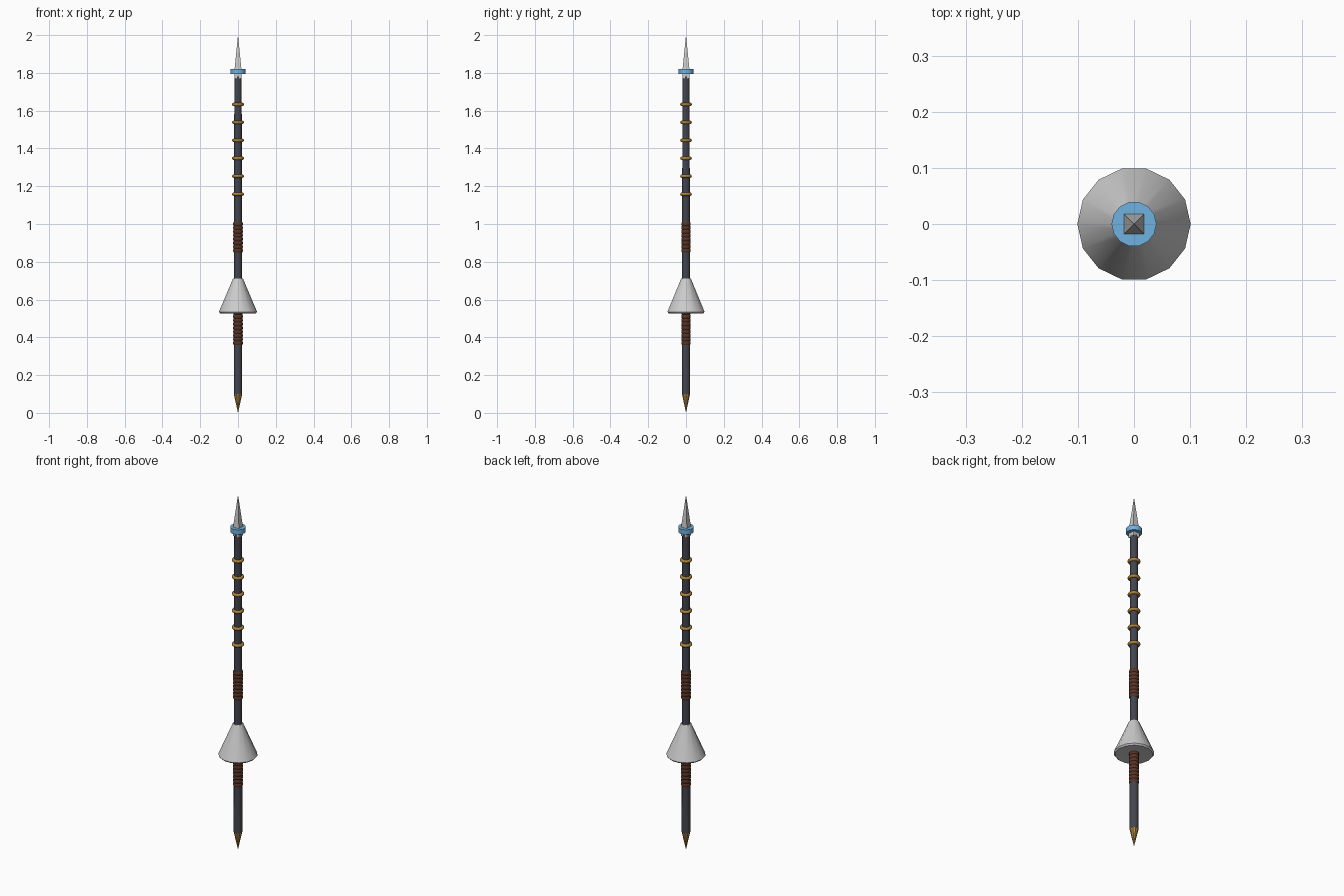
import bpy, bmesh, math

if "Cube" in bpy.data.objects:
    bpy.data.objects.remove(bpy.data.objects["Cube"])

def material(name, rgb):
    m = bpy.data.materials.new(name)
    m.diffuse_color = (*rgb, 1)
    m.use_nodes = True
    m.node_tree.nodes["Principled BSDF"].inputs["Base Color"].default_value = m.diffuse_color
    return m

DARK = material("dark_steel", (0.055, 0.06, 0.075))
GOLD = material("gold", (0.42, 0.23, 0.05))
LEATHER = material("leather", (0.10, 0.035, 0.018))
BLUE = material("blue", (0.16, 0.45, 0.75))

def lathe(name, profile, sides, mat=None, smooth=30, turn=0.0):
    """Revolve (radius, z) points around z; zero radius makes a tip, open ends are capped."""
    bm = bmesh.new()
    rings = []
    for r, z in profile:
        if r == 0:
            rings.append([bm.verts.new((0, 0, z))] * sides)
        else:
            rings.append([bm.verts.new((r * math.cos(a), r * math.sin(a), z))
                          for a in (turn + math.tau * i / sides for i in range(sides))])
    for low, high in zip(rings, rings[1:]):
        for i in range(sides):
            j = (i + 1) % sides
            bm.faces.new(list(dict.fromkeys((low[i], low[j], high[j], high[i]))))
    for ring, (r, _) in ((rings[0], profile[0]), (rings[-1], profile[-1])):
        if r > 0:
            bm.faces.new(ring)
    bmesh.ops.recalc_face_normals(bm, faces=bm.faces)
    me = bpy.data.meshes.new(name)
    bm.to_mesh(me)
    bm.free()
    ob = bpy.data.objects.new(name, me)
    bpy.context.collection.objects.link(ob)
    if mat:
        me.materials.append(mat)
    if smooth:
        bpy.ops.object.select_all(action='DESELECT')
        ob.select_set(True)
        bpy.context.view_layer.objects.active = ob
        bpy.ops.object.shade_smooth_by_angle(angle=math.radians(smooth))
    return ob

# Pole and pointed butt
lathe("shaft", [(0.0225, 0.10), (0.0195, 1.78)], 14, DARK)
lathe("butt_spike", [(0, 0), (0.0225, 0.10)], 10, GOLD, smooth=0)

# Wrapped leather grips with a ridge per turn
def grip(name, z0, z1, turns):
    step = (z1 - z0) / turns
    profile = [(0.0225, z0)]
    for i in range(turns):
        z = z0 + i * step
        profile += [(0.0255, z + step * 0.3), (0.0255, z + step * 0.7), (0.0225, z + step)]
    lathe(name, profile, 14, LEATHER)

grip("lower_grip", 0.36, 0.54, 9)
grip("upper_grip", 0.85, 1.01, 8)

# Conical hand guard with a small rim
lathe("hand_guard", [(0, 0.535), (0.094, 0.527), (0.101, 0.535), (0.026, 0.712), (0, 0.712)], 14, smooth=40)

# Gold bands up the shaft
for i in range(6):
    bpy.ops.mesh.primitive_torus_add(major_radius=0.023, minor_radius=0.009, major_segments=14,
                                     minor_segments=8, location=(0, 0, 1.158 + i * 0.095))
    band = bpy.context.object
    band.name = f"band_{i + 1}"
    band.data.materials.append(GOLD)
    bpy.ops.object.shade_smooth_by_angle(angle=math.radians(50))

# Blue collar and four-sided spearhead
lathe("collar", [(0.04, 1.793), (0.04, 1.82)], 14, BLUE)
Q = math.sqrt(2)
lathe("spearhead", [(0.0185 * Q, 1.77), (0.0185 * Q, 1.815), (0, 2.0)], 4, smooth=0, turn=math.pi / 4)
